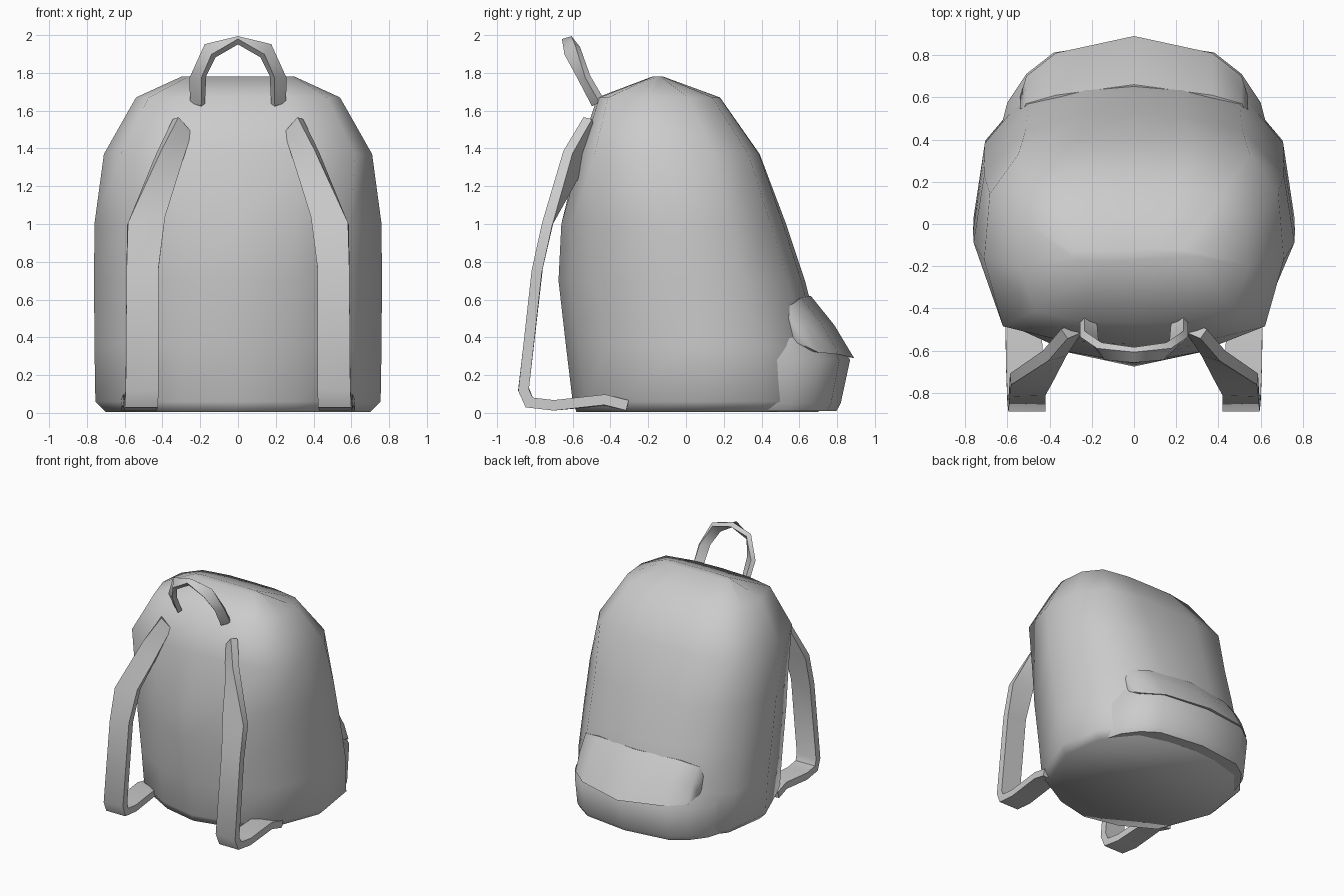
import bpy, bmesh, math

if "Cube" in bpy.data.objects:
    bpy.data.objects.remove(bpy.data.objects["Cube"])


def shade(ob, angle):
    bpy.ops.object.select_all(action='DESELECT')
    ob.select_set(True)
    bpy.context.view_layer.objects.active = ob
    bpy.ops.object.shade_smooth_by_angle(angle=math.radians(angle))


def loft(name, rows, closed=True, angle=55):
    """Skin a list of point rows; closed rows become a capped solid, open rows a sheet."""
    bm = bmesh.new()
    vs = [[bm.verts.new(p) for p in row] for row in rows]
    n = len(vs[0])
    for a, b in zip(vs, vs[1:]):
        for i in range(n if closed else n - 1):
            j = (i + 1) % n
            bm.faces.new((a[i], a[j], b[j], b[i]))
    if closed:
        bm.faces.new(vs[0])
        bm.faces.new(vs[-1])
    bmesh.ops.recalc_face_normals(bm, faces=bm.faces)
    me = bpy.data.meshes.new(name)
    bm.to_mesh(me)
    bm.free()
    ob = bpy.data.objects.new(name, me)
    bpy.context.collection.objects.link(ob)
    shade(ob, angle)
    return ob


def band(name, rows, t):
    """A webbing strip with thickness and crisp edges."""
    ob = loft(name, rows, False)
    m = ob.modifiers.new("Thickness", 'SOLIDIFY')
    m.thickness, m.offset, m.use_even_offset = t, 0, True
    bpy.ops.object.modifier_apply(modifier=m.name)
    shade(ob, 50)


def mirrored(half):
    """Complete a half outline that starts and ends on x = 0."""
    return half + [(-x, y, z) for x, y, z in half[-2:0:-1]]


# Main bag: rounded plan low down blending to a boxier plan at the top
# levels: z, half width, front y, back y, boxiness
round_plan = [(0, 0), (.4, .05), (.77, .165), (1, .49), (.93, .75), (.66, .93), (.3, .985), (0, 1)]
boxy_plan = [(0, 0), (.5, .01), (.90, .07), (1, .4), (.97, .74), (.80, .94), (.4, 1), (0, 1)]
levels = [(0.005, .70, -.58, .70, 0), (.06, .755, -.60, .73, 0), (.35, .76, -.635, .72, 0),
          (.7, .762, -.675, .63, 0), (1.0, .76, -.66, .53, .1), (1.37, .71, -.57, .39, .8),
          (1.67, .54, -.47, .18, .8), (1.78, .30, -.18, -.12, .8)]


def body_ring(z, w, f, b, k):
    return mirrored([((px + (qx - px) * k) * w, f + (pt + (qt - pt) * k) * (b - f), z)
                     for (px, pt), (qx, qt) in zip(round_plan, boxy_plan)])


loft("bag_body", [body_ring(*lv) for lv in levels], angle=75)

# Rear pocket, bulging from the lower back
pocket = [(0, .36), (.65, .38), (.60, .55), (.51, .67), (.38, .76), (0, .81)]
loft("rear_pocket", [mirrored([(x * s, .36 + (y - .36) * d, z) for x, y in pocket])
                     for z, s, d in ((.01, .97, .97), (.05, 1, 1.02), (.28, 1, 1.13), (.45, .9, .9))])

# Pocket flap: a padded section carried around the back (x, top y, lip y, top z, lip z)
half = [(.54, .51, .60, .55, .37), (.51, .57, .70, .58, .32),
        (.37, .61, .81, .61, .31), (0, .66, .89, .62, .29)]
stations = half + [(-x, *r) for x, *r in half[-2::-1]]
loft("pocket_flap", [[(x, yt - .1, zt - .03), (x, yt, zt),
                      (x, (yt + yl) / 2 + .01, (zt + zl) / 2 + .01),
                      (x, yl, zl), (x, yl - .06, zl + .01), (x, yt - .1, zl + .04)]
                     for x, yt, yl, zt, zl in stations])

# Shoulder straps: inner and outer edge pairs, mirrored across the bag
strap = [((.26, -.49, 1.48), (.33, -.52, 1.56)), ((.33, -.60, 1.24), (.42, -.625, 1.38)),
         ((.39, -.725, 1.03), (.585, -.735, 1.0)), ((.42, -.785, .77), (.59, -.79, .75)),
         ((.42, -.86, .13), (.595, -.86, .12)), ((.425, -.83, .055), (.60, -.83, .055)),
         ((.43, -.70, .04), (.605, -.70, .04)), ((.44, -.43, .065), (.61, -.43, .07)),
         ((.46, -.31, .035), (.62, -.31, .04))]
for side, s in (("left", -1), ("right", 1)):
    band("shoulder_strap_" + side, [[(x * s, y, z) for x, y, z in row] for row in strap], .055)

# Carry handle: an arched band, half listed and mirrored
arch = [((.245, -.445, 1.65), (.185, -.485, 1.63)), ((.245, -.52, 1.78), (.18, -.565, 1.78)),
        ((.165, -.575, 1.945), (.13, -.63, 1.89)), ((0, -.595, 1.98), (0, -.645, 1.965))]
arch += [tuple((-x, y, z) for x, y, z in row) for row in arch[-2::-1]]
band("carry_handle", arch, .035)
